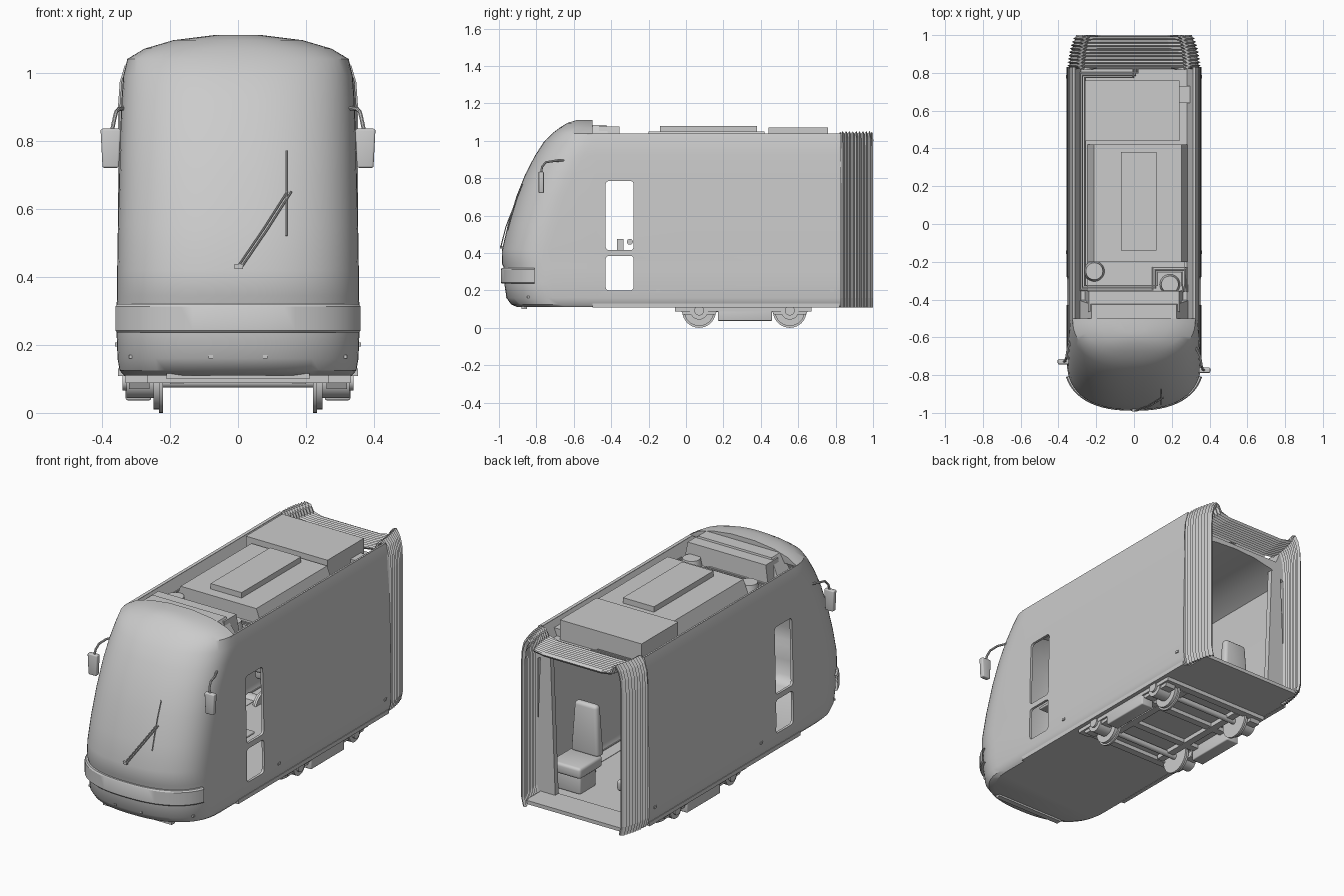
import bpy, bmesh, math
from mathutils import Vector

if "Cube" in bpy.data.objects:
    bpy.data.objects.remove(bpy.data.objects["Cube"], do_unlink=True)

GREY = (0.6, 0.6, 0.6, 1)
mat = bpy.data.materials.new("plain grey")
mat.use_nodes = True
mat.diffuse_color = GREY
mat.node_tree.nodes["Principled BSDF"].inputs["Base Color"].default_value = GREY


def finish(ob, smooth=True):
    """Give the part its material, apply modifiers and shade it."""
    if not ob.data.materials:
        ob.data.materials.append(mat)
    bpy.ops.object.select_all(action='DESELECT')
    ob.select_set(True)
    bpy.context.view_layer.objects.active = ob
    bpy.ops.object.convert(target='MESH')
    if smooth:
        bpy.ops.object.shade_smooth_by_angle(angle=math.radians(32))
    return ob


def from_bm(name, bm):
    me = bpy.data.meshes.new(name)
    bm.to_mesh(me)
    bm.free()
    ob = bpy.data.objects.new(name, me)
    bpy.context.collection.objects.link(ob)
    return ob


def box(name, x, y, z, taper=(1, 1), bevel=0.0):
    """Box from ranges; the top can be narrower than the base."""
    bm = bmesh.new()
    bmesh.ops.create_cube(bm, size=1)
    for v in bm.verts:
        t = taper if v.co.z > 0 else (1, 1)
        v.co = Vector(((x[0] + x[1]) / 2 + v.co.x * (x[1] - x[0]) * t[0],
                       (y[0] + y[1]) / 2 + v.co.y * (y[1] - y[0]) * t[1],
                       (z[0] + z[1]) / 2 + v.co.z * (z[1] - z[0])))
    if bevel:
        bmesh.ops.bevel(bm, geom=bm.edges[:], offset=bevel, segments=3,
                        profile=0.5, affect='EDGES')
    return finish(from_bm(name, bm))


def cylinder(name, loc, r, depth, axis='X', r2=None):
    rot = (0, math.pi / 2, 0) if axis == 'X' else (0, 0, 0)
    bpy.ops.mesh.primitive_cone_add(vertices=32, radius1=r, radius2=r2 or r,
                                    depth=depth, location=loc, rotation=rot)
    bpy.context.object.name = name
    return finish(bpy.context.object)


def tube(name, pts, r):
    cu = bpy.data.curves.new(name, 'CURVE')
    cu.dimensions, cu.bevel_depth, cu.bevel_resolution = '3D', r, 2
    cu.use_fill_caps = True
    sp = cu.splines.new('POLY')
    sp.points.add(len(pts) - 1)
    for p, co in zip(sp.points, pts):
        p.co = (*co, 1)
    ob = bpy.data.objects.new(name, cu)
    bpy.context.collection.objects.link(ob)
    return finish(ob)


def loft(name, rings, closed=False):
    """Skin a list of equally long point rows."""
    bm = bmesh.new()
    rows = [[bm.verts.new(p) for p in r] for r in rings]
    n = len(rows[0])
    for a, b in zip(rows, rows[1:]):
        for i in range(n if closed else n - 1):
            j = (i + 1) % n
            bm.faces.new((a[i], a[j], b[j], b[i]))
    if closed:
        bm.faces.new(rows[0])
        bm.faces.new(rows[-1])
    bmesh.ops.recalc_face_normals(bm, faces=bm.faces)
    return from_bm(name, bm)


# Body levels: height, half width, nose position
LEVELS = [(.11, .335, -.90), (.125, .348, -.935), (.16, .354, -.96), (.24, .357, -.972),
          (.315, .357, -.972), (.345, .355, -.985), (.42, .355, -.983), (.55, .353, -.953),
          (.7, .349, -.908), (.82, .346, -.86), (.92, .342, -.808), (.99, .337, -.763),
          (1.04, .325, -.715), (1.07, .275, -.675), (1.095, .19, -.635), (1.11, .07, -.585)]
WALL = 13                      # levels that reach the rear; the rest form the cab dome
REAR, POW, SEG = .83, 2.4, 32


def level_at(z):
    """Half width, nose position and start of the nose curve at a height."""
    for a, b in zip(LEVELS, LEVELS[1:]):
        if z <= b[0]:
            t = (z - a[0]) / (b[0] - a[0])
            w, yf = (p + (q - p) * t for p, q in zip(a[1:], b[1:]))
            return w, yf, min(yf + .26, -.5)


def nose(z, grow=0.0):
    """Rounded plan outline of the cab at one height."""
    w, yf, y0 = level_at(z)
    w, yf = w + grow, yf - grow
    pts = []
    for i in range(SEG + 1):
        a = math.pi * i / SEG
        c, s = math.cos(a), max(math.sin(a), 0)
        pts.append((math.copysign(w * abs(c) ** (2 / POW), c),
                    y0 + (yf - y0) * s ** (2 / POW), z))
    return pts


def skin_y(x, z):
    w, yf, y0 = level_at(z)
    return y0 + (yf - y0) * (1 - abs(x / w) ** POW) ** (1 / POW)


# Hollow body shell with floor and cab dome
bm = bmesh.new()
rows = []
for k, (z, w, yf) in enumerate(LEVELS):
    pts = nose(z)
    if k < WALL:
        pts = [(w, REAR, z), (w, -.48, z)] + pts + [(-w, -.48, z), (-w, REAR, z)]
    rows.append([bm.verts.new(p) for p in pts])
for k, (a, b) in enumerate(zip(rows, rows[1:])):
    if k == WALL - 1:
        a = a[2:-2]
    for i in range(len(a) - 1):
        bm.faces.new((a[i], a[i + 1], b[i + 1], b[i]))
bm.faces.new(rows[0])
bm.faces.new(rows[-1])
dome = [rows[WALL - 1][2:-2]] + rows[WALL:]
bm.faces.new([r[0] for r in dome] + [r[-1] for r in reversed(dome)])
bmesh.ops.recalc_face_normals(bm, faces=bm.faces)
shell = from_bm("body_shell", bm)
sol = shell.modifiers.new("thickness", 'SOLIDIFY')
sol.thickness, sol.offset = .014, -1

# Side window openings
cutters = [box("window_cutter", (-.6, .6), (-.43, -.28), z, bevel=.018)
           for z in ((.415, .785), (.2, .385))]
for c in cutters:
    c.hide_render = True
    m = shell.modifiers.new("window", 'BOOLEAN')
    m.operation, m.solver, m.object = 'DIFFERENCE', 'EXACT', c
finish(shell)
for c in cutters:
    bpy.data.objects.remove(c, do_unlink=True)

# Sunken roof deck over an arched ceiling
half = [(.326, 1.04), (.312, 1.035), (.28, .96)]
ceiling = [(-.33, .86), (-.25, .905), (-.13, .93), (0, .937), (.13, .93), (.25, .905), (.33, .86)]
section = half + [(-x, z) for x, z in reversed(half)] + ceiling
finish(loft("roof_deck", [[(x, y, z) for x, z in section] for y in (-.53, REAR)], True))

# Roof equipment
box("cab_roof_slope", (-.3, .3), (-.53, -.4), (.95, 1.085), (.75, .6))
box("cab_roof_box", (-.26, .26), (-.47, -.35), (.95, 1.075), (.92, .9))
box("middle_roof_unit", (-.25, .29), (-.2, .42), (.95, 1.05), (.86, 1))
box("middle_roof_hatch", (-.07, .12), (-.14, .38), (1.04, 1.08))
box("rear_roof_unit", (-.26, .24), (.44, .76), (.95, 1.07))
box("roof_socket", (.235, .3), (.64, .73), (.95, 1.0))
box("roof_step", (-.25, .27), (-.36, -.2), (.95, .97))
for x, y in ((-.21, -.25), (.19, -.32)):
    cylinder("roof_vent", (x, y, .99), .055, .05, 'Z', .045)
for k in range(3):
    d = .012 * k
    tube("roof_conduit", [(.02 - d, REAR, .975), (.02 - d, .8 - d, .975), (-.285 + d, .8 - d, .975),
                          (-.285 + d, -.35 + d, .975), (.1 + d, -.35 + d, .975),
                          (.1 + d, -.23 - d, .975), (.28 - d, -.23 - d, .975), (.28 - d, -.36, .975)], .005)

# Folding gangway bellows with raised corners, drawn in towards the end
hoop = [(.33, .11), (.343, .16), (.343, .9), (.338, .97), (.325, 1.015), (.305, 1.042),
        (.29, 1.03), (.275, .995), (.2, .985)]
hoop += [(0, .985)] + [(-x, z) for x, z in reversed(hoop)]
FOLDS = 20
folds = []
for i in range(FOLDS + 1):
    t = i / FOLDS
    s = (1 if i % 2 == 0 else .955) - .11 * t ** 2
    folds.append([(x * s, .82 + .18 * t, z if i % 2 == 0 else .11 + (z - .11) * .985) for x, z in hoop])
bellows = loft("bellows", folds)
m = bellows.modifiers.new("thickness", 'SOLIDIFY')
m.thickness, m.offset = .01, -1
finish(bellows, False)
box("gangway_floor", (-.31, .31), (.8, .96), (.11, .13))

# Wraparound bumper, following the nose
RIM = ((.236, -.01), (.236, .012), (.242, .017), (.312, .017), (.32, .01), (.32, -.01))
finish(loft("bumper", [nose(z, g)[3:-3] for z, g in RIM]))
box("track_guard", (-.21, .21), (-.88, -.85), (.1, .115))

# Windscreen wiper
foot, tip = (0, .43), (.145, .65)
for dx in (0, .012):
    tube("wiper_arm", [(x + dx, skin_y(x, z) - .01, z) for x, z in (foot, (.075, .54), tip)], .003)
tube("wiper_blade", [(.142, skin_y(.142, z) - .008, z) for z in (.52, .6, .69, .77)], .003)
box("wiper_pivot", (-.01, .014), (skin_y(0, .43) - .013, skin_y(0, .43)), (.423, .437))

for s in (1, -1):
    def span(a, b):
        return sorted((s * a, s * b))
    # Rear view mirrors, the right one set a little further back
    dy = 0 if s > 0 else .045
    tube("mirror_arm", [(s * .325, -.65 + dy, .895), (s * .35, -.7 + dy, .893), (s * .358, -.75 + dy, .885),
                        (s * .364, -.77 + dy, .86), (s * .372, -.775 + dy, .82)], .006)
    box("mirror_head", span(.35, .398), (-.788, -.76 + dy * .2 + dy * .8) if s > 0 else (-.743, -.715),
        (.72, .835), (1.25, 1), bevel=.006)
    # Small lamps
    for y in (-.15, .78):
        box("side_lamp", span(.34, .361), (y - .01, y + .01), (.195, .207))
    for x in (.08, .315):
        y = skin_y(x, .165)
        box("front_lamp", span(x - .006, x + .006), (y - .004, y + .01), (.16, .17))
    # Lower skirt strip
    box("skirt_strip", span(.33, .352), (-.5, .82), (.108, .13))
    # Bogie side frame, wheels and axle boxes
    box("bogie_side_frame", span(.265, .33), (-.06, .67), (.088, .125))
    box("bogie_side_pack", span(.255, .33), (.17, .46), (.037, .11), bevel=.006)
    box("bogie_inner_rail", span(.16, .2), (0, .63), (.085, .108))
    for y in (.07, .555):
        cylinder("wheel_flange", (s * .226, y, .09), .09, .012)
        cylinder("wheel", (s * .238, y, .09), .08, .022)
        cylinder("axle_box", (s * .285, y, .092), .048, .085)
        cylinder("axle_cap", (s * .332, y, .092), .026, .014)
        box("axle_link", span(.26, .32), (y - .085, y + .085), (.07, .1), (1, 1.2))
    # Passenger seats at the rear
    box("seat_base", span(.13, .28), (.6, .74), (.12, .23), bevel=.01)
    box("seat_cushion", span(.11, .3), (.57, .77), (.22, .28), bevel=.015)
    box("seat_back", span(.12, .29), (.54, .6), (.27, .55), (.8, .7), bevel=.018)
    # Sloping partitions beside the gangway
    box("gangway_partition", span(.22, .34), (.8, .83), (.12, .9), (.5, 1))

# Bogie cross members
for y in (.07, .555):
    cylinder("axle", (0, y, .09), .016, .46)
for y in (-.03, .2, .42, .65):
    box("bogie_crossbeam", (-.27, .27), (y - .02, y + .02), (.088, .11))

# Driver console
box("console", (.05, .3), (-.42, -.28), (.4, .415), bevel=.005)
box("console_switch", (.18, .22), (-.37, -.335), (.41, .475))
cylinder("console_knob", (.2, -.3, .46), .016, .03)
box("console_leg", (.08, .12), (-.46, -.44), (.12, .41))
